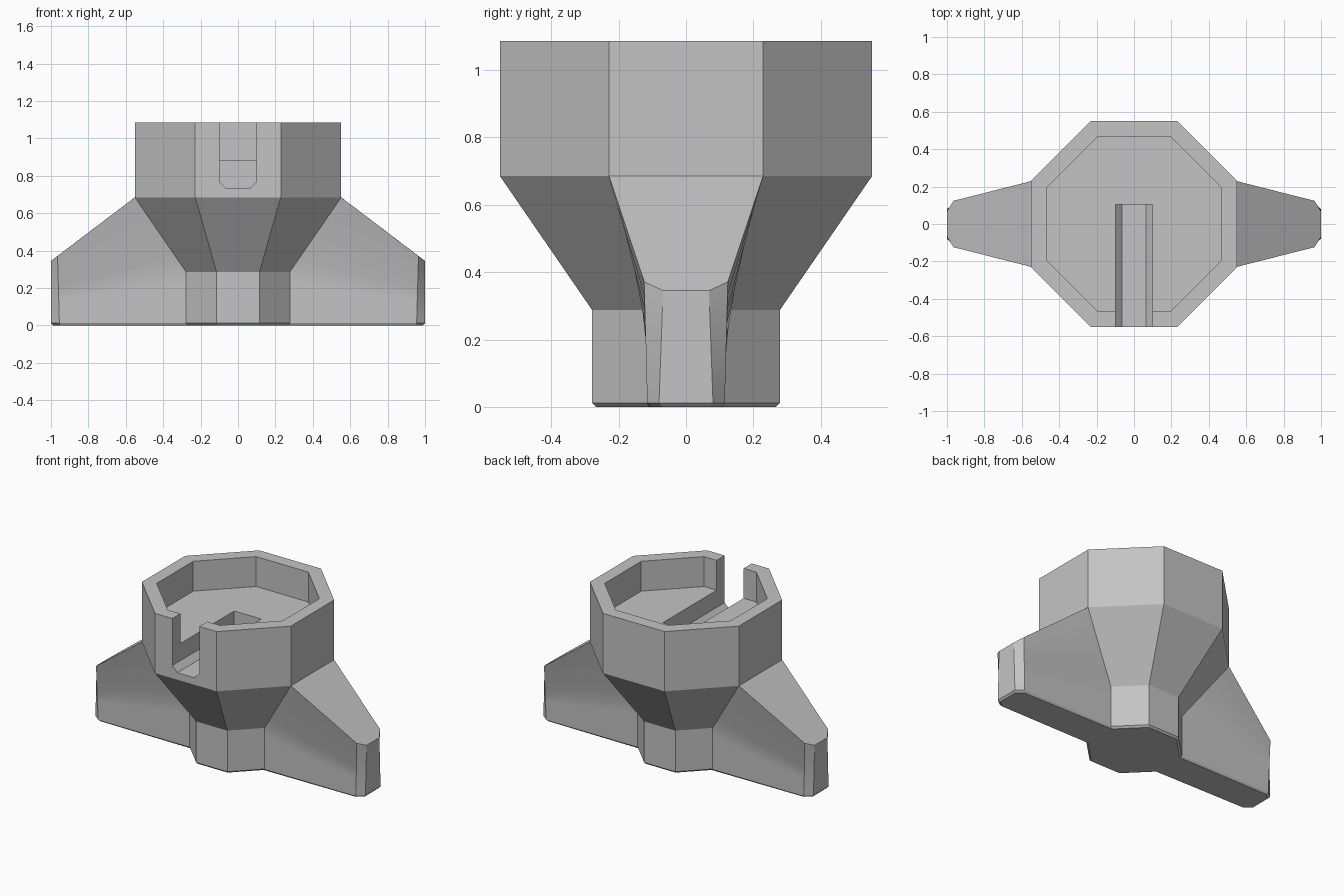
import bpy
import bmesh
import math
from mathutils import Vector

cube = bpy.data.objects.get("Cube")
if cube:
    bpy.data.objects.remove(cube, do_unlink=True)

RIM, NECK = 0.552, 0.278            # octagon apothems
Z_BEVEL, Z_NECK, Z_WING, Z_TOP = 0.012, 0.287, 0.685, 1.085
WIDE = math.tan(math.pi / 8)        # half side of an octagon / apothem

grey = bpy.data.materials.new("plain_grey")
grey.use_nodes = True
grey.diffuse_color = (0.55, 0.55, 0.55, 1)
grey.node_tree.nodes["Principled BSDF"].inputs["Base Color"].default_value = (0.55, 0.55, 0.55, 1)


def octagon(a, z):
    """Corners counter-clockwise, starting at the lower corner of the +x side."""
    r = a / math.cos(math.pi / 8)
    return [Vector((r * math.cos(t), r * math.sin(t), z))
            for t in ((k - 0.5) * math.pi / 4 for k in range(8))]


def outline(a, z, corner, flat):
    """Octagon with a wing tip on each of the +x and -x sides."""
    o = octagon(a, z)
    tip = [Vector((corner.x, -corner.y, corner.z)), Vector((flat.x, -flat.y, flat.z)),
           flat, corner]
    back = [Vector((-p.x, -p.y, p.z)) for p in tip]
    return [o[0]] + tip + o[1:5] + back + o[5:]


def bridge(bm, low, high):
    n = len(low)
    for i in range(n):
        j = (i + 1) % n
        bm.faces.new((low[i], low[j], high[j], high[i]))


def finish(bm, name):
    bmesh.ops.recalc_face_normals(bm, faces=bm.faces)
    mesh = bpy.data.meshes.new(name)
    bm.to_mesh(mesh)
    bm.free()
    mesh.materials.append(grey)
    ob = bpy.data.objects.new(name, mesh)
    bpy.context.collection.objects.link(ob)
    return ob


def prism(name, low, high):
    bm = bmesh.new()
    a = [bm.verts.new(p) for p in low]
    b = [bm.verts.new(p) for p in high]
    bridge(bm, a, b)
    bm.faces.new(a)
    bm.faces.new(b)
    return finish(bm, name)


# Body: octagonal neck and flare, lofted together with the two wings
bm = bmesh.new()
rows = [outline(NECK - Z_BEVEL, 0, Vector((0.945, 0.105, 0)), Vector((0.988, 0.07, 0)))]
corner_low, corner_high = Vector((0.955, 0.115, Z_BEVEL)), Vector((0.965, 0.124, 0.371))
flat_low, flat_high = Vector((1, 0.08, Z_BEVEL)), Vector((1, 0.068, 0.345))
STEPS = 5
heights = [Z_BEVEL + (Z_NECK - Z_BEVEL) * i / STEPS for i in range(STEPS)]
heights += [Z_NECK + (Z_WING - Z_NECK) * i / STEPS for i in range(STEPS + 1)]
for z in heights:
    v = (z - Z_BEVEL) / (Z_WING - Z_BEVEL)
    a = NECK + (RIM - NECK) * max(0, (z - Z_NECK) / (Z_WING - Z_NECK))
    rows.append(outline(a, z, corner_low.lerp(corner_high, v), flat_low.lerp(flat_high, v)))
loops = [[bm.verts.new(p) for p in row] for row in rows]
for low, high in zip(loops, loops[1:]):
    bridge(bm, low, high)
bm.faces.new(loops[0])

# Sloping wing tops and the upright cup wall
last = loops[-1]
bm.faces.new(last[0:6])
bm.faces.new(last[8:14])
ring = [last[0]] + last[5:9] + last[13:]
top = [bm.verts.new(p) for p in octagon(RIM, Z_TOP)]
bridge(bm, ring, top)
bm.faces.new(top)
body = finish(bm, "winged_socket_body")

# Cup recess and the front slot with bevelled floor corners
recess = prism("recess_cutter", octagon(0.467, 0.885), octagon(0.467, 1.3))
half = [(0.1, 1.3), (0.1, 0.77), (0.063, 0.732)]
profile = half + [(-x, z) for x, z in reversed(half)]
slot = prism("slot_cutter", [Vector((x, -0.8, z)) for x, z in profile],
             [Vector((x, 0.103, z)) for x, z in profile])

bpy.ops.object.select_all(action='DESELECT')
bpy.context.view_layer.objects.active = body
body.select_set(True)
for cutter in (recess, slot):
    cutter.hide_render = True
    cut = body.modifiers.new(cutter.name, 'BOOLEAN')
    cut.operation = 'DIFFERENCE'
    cut.solver = 'EXACT'
    cut.object = cutter
    bpy.ops.object.modifier_apply(modifier=cut.name)
    bpy.data.objects.remove(cutter, do_unlink=True)

bpy.ops.object.shade_smooth_by_angle(angle=math.radians(20))
